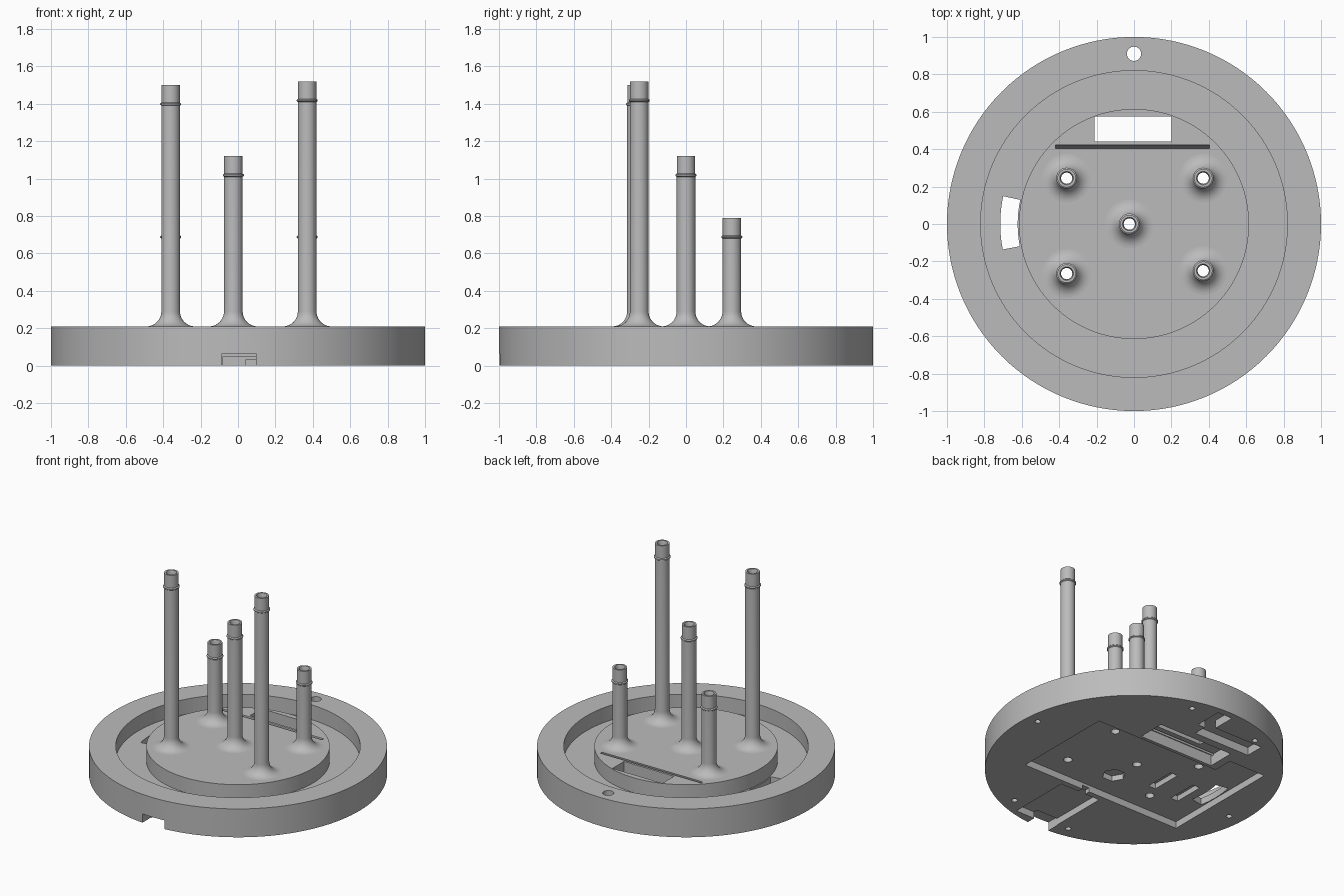
import bpy, bmesh, math
from mathutils import Vector

if "Cube" in bpy.data.objects:
    bpy.data.objects.remove(bpy.data.objects["Cube"], do_unlink=True)

grey = bpy.data.materials.new("plain_grey")
grey.use_nodes = True
colour = (0.5, 0.5, 0.5, 1)
grey.diffuse_color = colour
grey.node_tree.nodes["Principled BSDF"].inputs["Base Color"].default_value = colour


def make_object(name, bm):
    bmesh.ops.recalc_face_normals(bm, faces=bm.faces[:])
    mesh = bpy.data.meshes.new(name)
    bm.to_mesh(mesh)
    bm.free()
    obj = bpy.data.objects.new(name, mesh)
    mesh.materials.append(grey)
    bpy.context.collection.objects.link(obj)
    return obj


def activate(obj):
    bpy.ops.object.select_all(action='DESELECT')
    obj.select_set(True)
    bpy.context.view_layer.objects.active = obj


def smooth(obj):
    activate(obj)
    bpy.ops.object.shade_smooth_by_angle(angle=math.radians(30))


def lathe(name, profile, steps, location=(0, 0, 0)):
    """Spin a closed (radius, z) outline around the vertical axis."""
    bm = bmesh.new()
    rings = []
    for i in range(steps):
        a = math.tau * i / steps
        rings.append([bm.verts.new((r * math.cos(a), r * math.sin(a), z)) for r, z in profile])
    n = len(profile)
    for i in range(steps):
        here, there = rings[i], rings[(i + 1) % steps]
        for j in range(n):
            k = (j + 1) % n
            bm.faces.new((here[j], there[j], there[k], here[k]))
    obj = make_object(name, bm)
    obj.location = location
    return obj


def prism(name, outline, z0, z1, shift=(0, 0)):
    """Extrude a flat outline upward, optionally leaning by shift."""
    bm = bmesh.new()
    low = [bm.verts.new((x, y, z0)) for x, y in outline]
    high = [bm.verts.new((x + shift[0], y + shift[1], z1)) for x, y in outline]
    bm.faces.new(low[::-1])
    bm.faces.new(high)
    for i in range(len(low)):
        k = (i + 1) % len(low)
        bm.faces.new((low[i], low[k], high[k], high[i]))
    return make_object(name, bm)


def box_outline(x0, x1, y0, y1):
    return [(x0, y0), (x1, y0), (x1, y1), (x0, y1)]


def circle_outline(x, y, r, sides):
    return [(x + r * math.cos(math.tau * i / sides), y + r * math.sin(math.tau * i / sides))
            for i in range(sides)]


def carve(target, cutter):
    cutter.hide_render = True
    mod = target.modifiers.new("carve", 'BOOLEAN')
    mod.operation = 'DIFFERENCE'
    mod.solver = 'EXACT'
    mod.object = cutter
    activate(target)
    bpy.ops.object.modifier_apply(modifier=mod.name)
    bpy.data.objects.remove(cutter, do_unlink=True)


TOP = 0.21
BELOW = -0.1
PIERCE = 0.4

# Round base with a ring channel in its top
base = prism("round_base", circle_outline(0, 0, 1, 128), 0, TOP)
carve(base, lathe("channel_cutter", [(0.615, 0.1), (0.82, 0.1), (0.82, PIERCE), (0.615, PIERCE)], 128))

# Underside recesses: (x0, x1, y0, y1, depth)
recesses = [
    (-0.72, 0.6, -0.42, 0.35, 0.05),     # main bay
    (-0.72, -0.42, 0.3, 0.5, 0.05),      # bay corner
    (-0.36, 0.25, 0.375, 0.58, 0.08),    # display bay
    (-0.08, 0.25, -0.93, -0.46, 0.05),   # front plug bay
    (-0.085, 0.095, -1.1, -0.9, 0.065),  # front notch
    (-0.46, 0.0, 0.64, 0.78, 0.06),      # back cable bay
    (-0.06, 0.06, 0.74, 0.95, 0.06),     # cable bay outlet
    (0.04, 0.1, -0.5, -0.4, 0.03),       # link between bays
    (-0.33, -0.27, -0.17, 0.06, 0.09),   # pin slots
    (-0.55, -0.49, -0.2, 0.03, 0.09),
]
for x0, x1, y0, y1, depth in recesses:
    carve(base, prism("recess_cutter", box_outline(x0, x1, y0, y1), BELOW, depth))
carve(base, prism("hex_cutter", circle_outline(0, -0.21, 0.08, 6), BELOW, 0.09))

# Openings through the base: window, leaning slit, curved slot, cable hole
carve(base, prism("window_cutter", box_outline(-0.21, 0.2, 0.44, 0.575), BELOW, PIERCE))
carve(base, prism("slit_cutter", box_outline(-0.42, 0.405, 0.38, 0.4), 0.07, TOP + 0.01, (0, 0.025)))
angles = [math.radians(168 + 23 * i / 8) for i in range(9)]
arc = [(0.715 * math.cos(a), 0.715 * math.sin(a)) for a in angles]
arc += [(0.622 * math.cos(a), 0.622 * math.sin(a)) for a in reversed(angles)]
carve(base, prism("curved_slot_cutter", arc, BELOW, 0.15))
carve(base, prism("cable_hole_cutter", circle_outline(0, 0.91, 0.038, 32), BELOW, PIERCE))

# Blind screw holes under the rim
for x, y in [(0.91, 0.08), (0.23, 0.88), (-0.37, 0.82), (-0.89, -0.07), (-0.17, -0.89), (0.35, -0.83)]:
    carve(base, prism("screw_hole_cutter", circle_outline(x, y, 0.02, 16), BELOW, 0.05))

# Hollow posts with a flared foot and a thin collar below the tip
posts = {
    "front_right_post": (-0.36, -0.265, 1.5),
    "front_left_post": (0.37, -0.25, 1.52),
    "middle_post": (-0.025, 0, 1.12),
    "back_right_post": (-0.36, 0.245, 0.79),
    "back_left_post": (0.37, 0.245, 0.79),
}
for name, (x, y, height) in posts.items():
    carve(base, prism("bore_cutter", circle_outline(x, y, 0.03, 32), BELOW, PIERCE))
    flare = []
    for i in range(11):
        a = math.pi / 2 * i / 10
        flare.append((0.13 - 0.08 * math.sin(a), TOP + 0.08 * (1 - math.cos(a))))
    collar = height - 0.105
    profile = [(0.03, TOP - 0.01), (0.13, TOP - 0.01)] + flare
    profile += [(0.05, collar - 0.005), (0.056, collar), (0.056, collar + 0.006), (0.049, collar + 0.012),
                (0.049, height), (0.036, height), (0.03, height - 0.02)]
    smooth(lathe(name, profile, 32, (x, y, 0)))

smooth(base)
